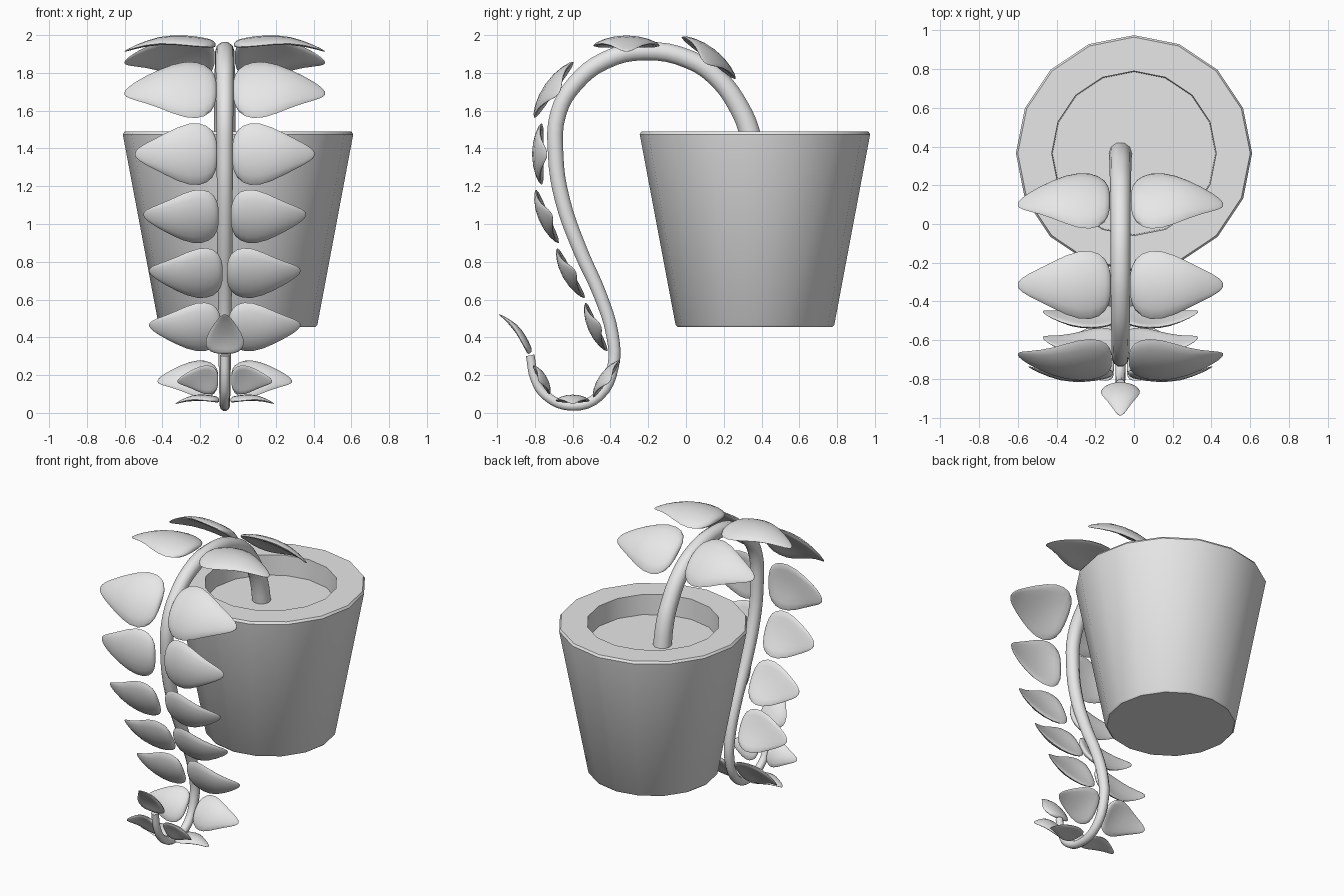
import bpy, bmesh
from math import cos, sin, pi, radians, tau
from mathutils import Vector

if "Cube" in bpy.data.objects:
    bpy.data.objects.remove(bpy.data.objects["Cube"])

grey = bpy.data.materials.new("plain_grey")
grey.use_nodes = True
grey.diffuse_color = (0.8, 0.8, 0.8, 1)
grey.node_tree.nodes["Principled BSDF"].inputs["Base Color"].default_value = (0.8, 0.8, 0.8, 1)

STEM_X = -0.07
POT_Y = 0.365


def finish(obj, angle):
    """Material and smooth shading for a finished part."""
    obj.data.materials.clear()
    obj.data.materials.append(grey)
    bpy.ops.object.select_all(action="DESELECT")
    obj.select_set(True)
    bpy.context.view_layer.objects.active = obj
    bpy.ops.object.shade_smooth_by_angle(angle=radians(angle))


def add_mesh(name, bm, angle):
    bmesh.ops.recalc_face_normals(bm, faces=bm.faces)
    mesh = bpy.data.meshes.new(name)
    bm.to_mesh(mesh)
    bm.free()
    obj = bpy.data.objects.new(name, mesh)
    bpy.context.collection.objects.link(obj)
    finish(obj, angle)


def lathe(name, profile, sides=16):
    bm = bmesh.new()
    verts = [bm.verts.new((0, r, z)) for r, z in profile]
    edges = [bm.edges.new(pair) for pair in zip(verts, verts[1:])]
    bmesh.ops.spin(bm, geom=verts + edges, axis=(0, 0, 1), cent=(0, 0, 0),
                   angle=tau, steps=sides, use_duplicate=False)
    bmesh.ops.remove_doubles(bm, verts=bm.verts, dist=0.0005)
    bmesh.ops.translate(bm, vec=(0, POT_Y, 0), verts=bm.verts)
    add_mesh(name, bm, 35)


# Leaf outline: position along the length, share of the half width
OUTLINE = [(0, .3), (.02, .55), (.06, .76), (.13, .92), (.22, 1), (.34, .99), (.48, .87),
           (.62, .69), (.76, .5), (.88, .33), (.95, .21), (.985, .12), (1, .05)]


def leaf(name, root, along, across, normal, length, width):
    """Thick blade, arched along its length and cupped across its width."""
    bm = bmesh.new()
    scale, sides, rings = width / 0.36, 16, []
    for u, w in OUTLINE:
        thick = 0.022 * scale ** 0.5 * min(1, w * 1.4)
        ring = []
        for i in range(sides):
            a = tau * i / sides
            v = w * cos(a)
            height = scale * (0.033 - 0.065 * ((u - 0.4) / 0.6) ** 2 - 0.03 * v * v)
            height += thick * sin(a)
            ring.append(bm.verts.new(root + along * (u * length)
                                     + across * (v * width / 2) + normal * height))
        rings.append(ring)
    for a, b in zip(rings, rings[1:]):
        for i in range(sides):
            j = (i + 1) % sides
            bm.faces.new((a[i], a[j], b[j], b[i]))
    bm.faces.new(rings[0])
    bm.faces.new(rings[-1])
    add_mesh(name, bm, 70)


# Pot and soil
lathe("pot", [(0, .455), (.41, .455), (.42, .465), (.61, 1.475), (.6, 1.49),
              (.425, 1.49), (.42, 1.33)])
lathe("soil", [(.422, 1.35), (0, 1.35)])

# Stem: y, z and radius along the arch, the hanging part and the curl
STEM = [(.365, 1.33, .06), (.335, 1.49, .058), (.285, 1.61, .056), (.17, 1.77, .054),
        (.02, 1.87, .052), (-.22, 1.915, .051), (-.43, 1.865, .049), (-.585, 1.745, .047),
        (-.675, 1.59, .045), (-.69, 1.365, .043), (-.655, 1.13, .042), (-.56, .86, .04),
        (-.455, .625, .037), (-.39, .415, .035), (-.385, .25, .032), (-.46, .09, .029),
        (-.6, .037, .027), (-.74, .09, .026), (-.8, .18, .025), (-.825, .305, .024)]
curve = bpy.data.curves.new("stem", "CURVE")
curve.dimensions = "3D"
curve.bevel_depth = 1
curve.bevel_resolution = 3
curve.resolution_u = 4
curve.use_fill_caps = True
spline = curve.splines.new("BEZIER")
spline.bezier_points.add(len(STEM) - 1)
for point, (y, z, r) in zip(spline.bezier_points, STEM):
    point.co = (STEM_X, y, z)
    point.radius = r
    point.handle_left_type = point.handle_right_type = "AUTO"
stem = bpy.data.objects.new("stem", curve)
bpy.context.collection.objects.link(stem)
bpy.ops.object.select_all(action="DESELECT")
stem.select_set(True)
bpy.context.view_layer.objects.active = stem
bpy.ops.object.convert(target="MESH")
finish(bpy.context.view_layer.objects.active, 60)

# Leaf pairs: y, z, stem direction in degrees, gap from the stem axis, tip distance, width
PAIRS = [(.12, 1.88, 142, .055, .53, .36), (-.315, 1.945, 180, .05, .53, .35),
         (-.7, 1.71, 235, .045, .53, .36), (-.765, 1.37, 270, .04, .475, .325),
         (-.735, 1.04, 293, .033, .43, .305), (-.61, .74, 299, .012, .4, .3),
         (-.475, .455, 294, .02, .4, .28), (-.42, .18, 234, .035, .355, .24),
         (-.6, .065, 180, .03, .26, .18), (-.765, .175, 120, .035, .25, .175)]
for n, (y, z, degrees, gap, tip, width) in enumerate(PAIRS, 1):
    a = radians(degrees)
    across = Vector((0, cos(a), sin(a)))
    normal = Vector((0, sin(a), -cos(a)))
    for side, sign in (("left", 1), ("right", -1)):
        leaf(f"leaf_{side}_{n}", Vector((STEM_X + sign * gap, y, z)),
             Vector((sign, 0, 0)), across, normal, tip - gap, width)

# Single leaf at the end of the stem
along = Vector((0, -.145, .215)).normalized()
leaf("end_leaf", Vector((STEM_X, -.828, .315)), along, Vector((1, 0, 0)),
     Vector((0, along.z, -along.y)), 0.26, 0.2)
